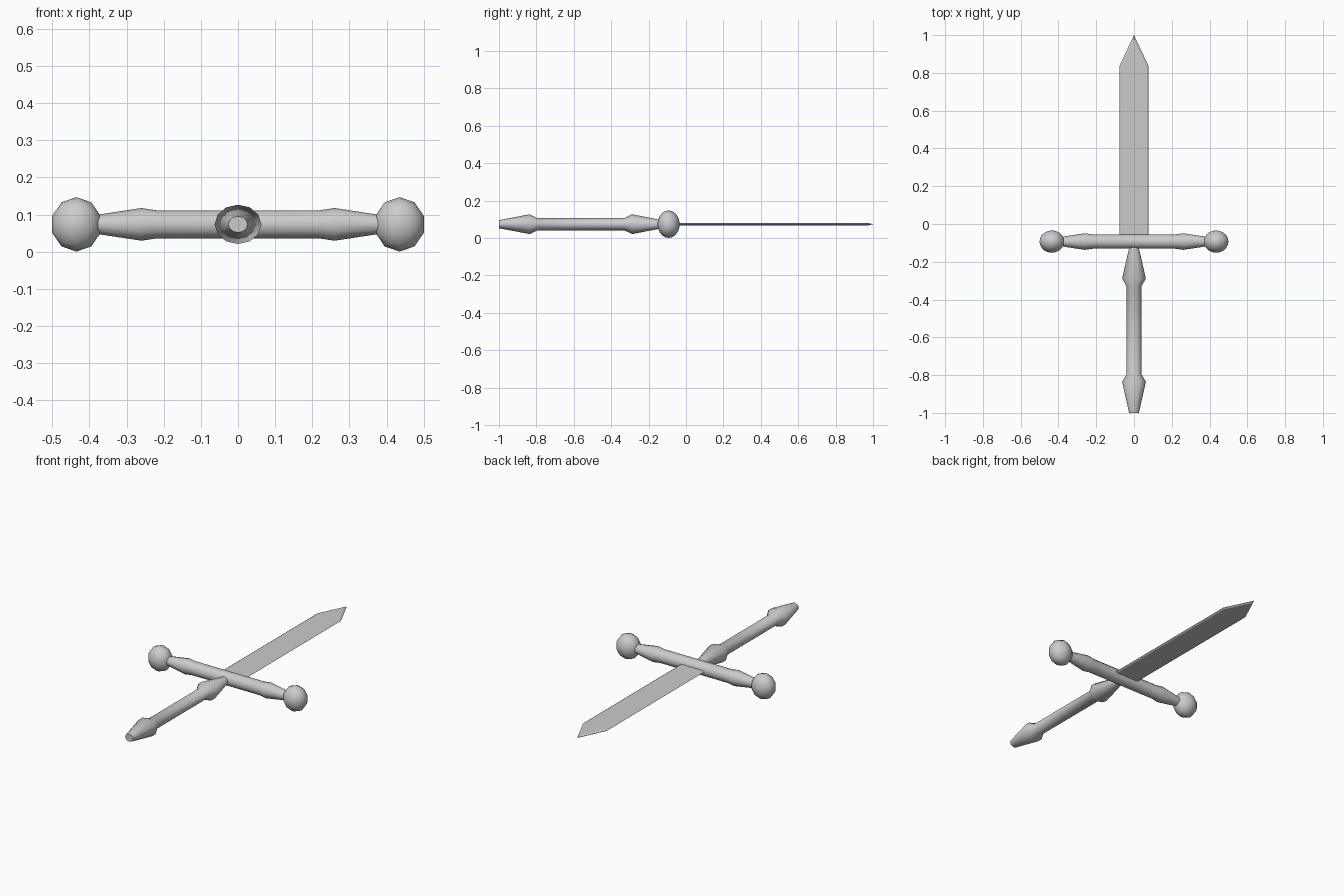
import bpy, bmesh, math
from mathutils import Vector

if "Cube" in bpy.data.objects:
    bpy.data.objects.remove(bpy.data.objects["Cube"])

Z = 0.0735   # height of the sword's centre plane
GY = -0.093  # y position of the guard


def finish(bm, name, smooth):
    bmesh.ops.recalc_face_normals(bm, faces=bm.faces)
    mesh = bpy.data.meshes.new(name)
    bm.to_mesh(mesh)
    bm.free()
    obj = bpy.data.objects.new(name, mesh)
    bpy.context.collection.objects.link(obj)
    if smooth:
        bpy.ops.object.select_all(action='DESELECT')
        obj.select_set(True)
        bpy.context.view_layer.objects.active = obj
        bpy.ops.object.shade_smooth_by_angle(angle=math.radians(50))
    return obj


def lathe(name, profile, axis, centre, sides=12, flat=1.0):
    """Revolve (position, radius) pairs round x or y; flat scales the z radius."""
    bm = bmesh.new()
    rings = []
    for p, r in profile:
        ring = []
        for i in range(sides):
            a = 2 * math.pi * i / sides + math.pi / 2
            side, up = r * math.cos(a), r * flat * math.sin(a)
            co = Vector((p, side, up) if axis == 'x' else (side, p, up))
            ring.append(bm.verts.new(co + Vector(centre)))
        rings.append(ring)
    for lo, hi in zip(rings, rings[1:]):
        for i in range(sides):
            j = (i + 1) % sides
            bm.faces.new((lo[i], lo[j], hi[j], hi[i]))
    bm.faces.new(rings[0])
    bm.faces.new(rings[-1])
    bmesh.ops.remove_doubles(bm, verts=bm.verts, dist=1e-5)
    return finish(bm, name, True)


# Grip with a flared swelling at each end, slightly flattened
lathe("grip", [(-1.0, 0.026), (-0.835, 0.063), (-0.795, 0.039),
               (-0.33, 0.039), (-0.288, 0.063), (-0.12, 0.024), (GY, 0.024)],
      'y', (0, 0, Z), flat=0.84)

# Crossguard bar, mirrored about the centre
half = [(0.22, 0.038), (0.26, 0.044), (0.385, 0.025), (0.42, 0.025)]
lathe("crossguard", [(-p, r) for p, r in reversed(half)] + half, 'x', (0, GY, Z))

# Ball at each end of the crossguard
for name, side in (("left_ball", -1), ("right_ball", 1)):
    bm = bmesh.new()
    n, rows = 10, 10
    arc = [(-0.059 * math.cos(math.pi * k / rows),
            0.0685 * math.sin(math.pi * k / rows)) for k in range(1, rows)]
    bm.free()
    lathe(name, [(-0.059, 0.004)] + arc + [(0.059, 0.004)], 'y',
          (side * 0.435, GY, Z), sides=n, flat=0.0733 / 0.0685)

# Flat blade with narrow ground edges
def outline(bm, w, shoulder, tip, z):
    pts = [(-w, GY), (w, GY), (w, shoulder), (0, tip), (-w, shoulder)]
    return [bm.verts.new((x, y, Z + z)) for x, y in pts]


bm = bmesh.new()
layers = [outline(bm, 0.069, 0.833, 0.977, -0.006),
          outline(bm, 0.078, 0.835, 1.0, 0),
          outline(bm, 0.069, 0.833, 0.977, 0.006)]
for lo, hi in zip(layers, layers[1:]):
    for i in range(5):
        j = (i + 1) % 5
        bm.faces.new((lo[i], lo[j], hi[j], hi[i]))
bm.faces.new(layers[0])
bm.faces.new(layers[-1])
finish(bm, "blade", False)
